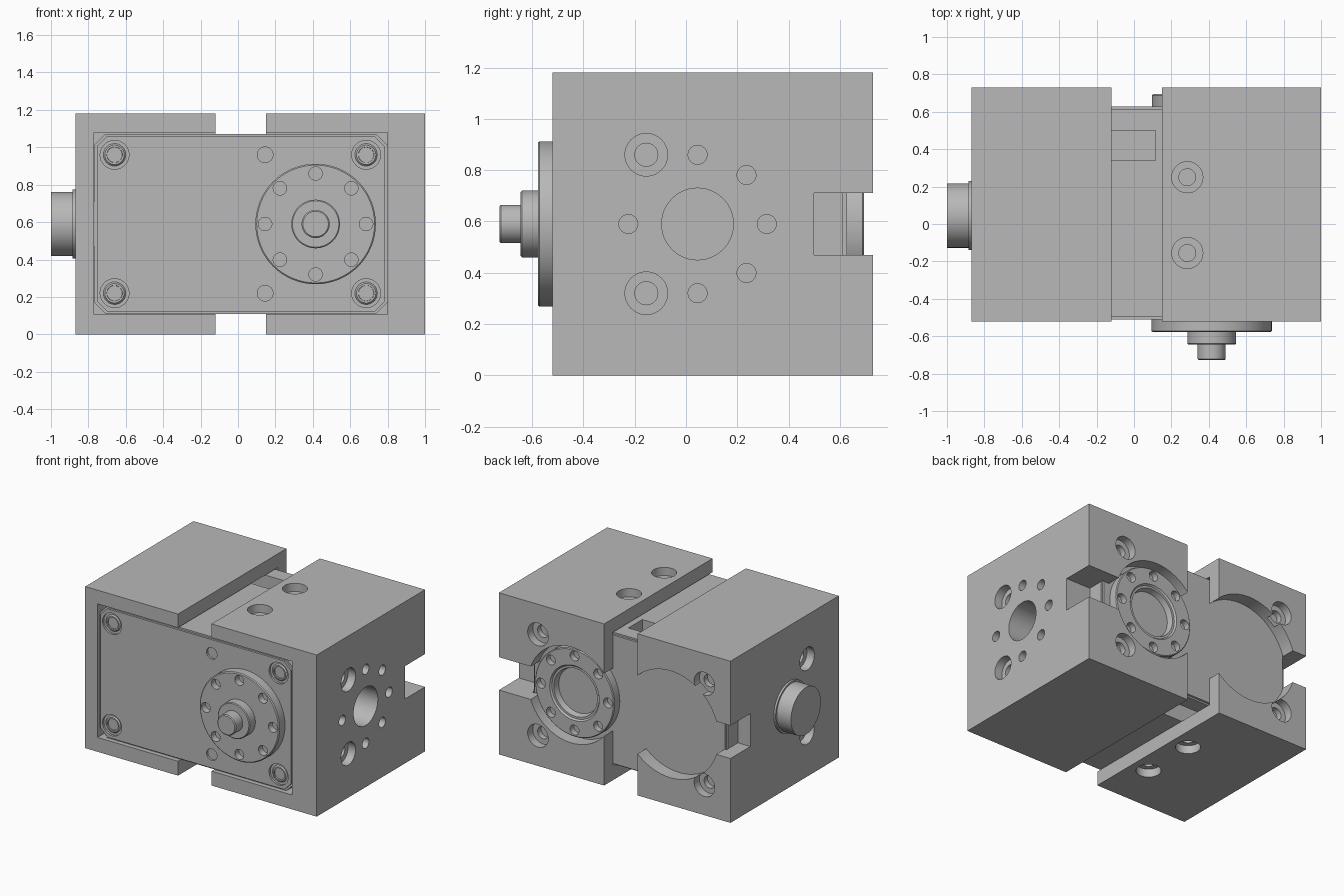
import bpy, bmesh, math
from mathutils import Matrix, Vector

if "Cube" in bpy.data.objects:
    bpy.data.objects.remove(bpy.data.objects["Cube"], do_unlink=True)

grey = bpy.data.materials.new("machined grey")
grey.use_nodes = True
COLOR = (0.48, 0.48, 0.48, 1)
grey.diffuse_color = COLOR
grey.node_tree.nodes["Principled BSDF"].inputs["Base Color"].default_value = COLOR

AXIS = {"X": Matrix.Rotation(math.pi / 2, 4, "Y"),
        "Y": Matrix.Rotation(-math.pi / 2, 4, "X"),
        "Z": Matrix.Identity(4)}


def box(bm, lo, hi):
    lo, hi = Vector(lo), Vector(hi)
    bmesh.ops.create_cube(bm, size=1, matrix=Matrix.Translation((lo + hi) / 2)
                          @ Matrix.Diagonal((*(hi - lo), 1)))


def cyl(bm, axis, center, r, a, b, seg=48):
    """Cylinder along an axis from a to b; center gives the other two coordinates."""
    pos = list(center)
    pos.insert("XYZ".index(axis), (a + b) / 2)
    bmesh.ops.create_cone(bm, cap_ends=True, segments=seg, radius1=r, radius2=r,
                          depth=abs(b - a), matrix=Matrix.Translation(pos) @ AXIS[axis])


def lathe(bm, center, profile, seg=64):
    """Revolve (radius, y) points about a y axis line."""
    cx, cz = center
    rings = [[bm.verts.new((cx + r * math.cos(t), y, cz + r * math.sin(t)))
              for t in (i * math.tau / seg for i in range(seg))] for r, y in profile]
    for p, q in zip(rings, rings[1:]):
        for i in range(seg):
            j = (i + 1) % seg
            bm.faces.new((p[i], p[j], q[j], q[i]))
    for ring in (rings[0], rings[-1]):
        bm.faces.new(ring)
    bmesh.ops.recalc_face_normals(bm, faces=bm.faces)


def slab(bm, x0, x1, z0, z1, c, y0, y1):
    """Plate with clipped corners, extruded along y."""
    pts = [(x0 + c, z0), (x1 - c, z0), (x1, z0 + c), (x1, z1 - c),
           (x1 - c, z1), (x0 + c, z1), (x0, z1 - c), (x0, z0 + c)]
    face = bm.faces.new([bm.verts.new((x, y0, z)) for x, z in pts])
    out = bmesh.ops.extrude_face_region(bm, geom=[face])
    new = [v for v in out["geom"] if isinstance(v, bmesh.types.BMVert)]
    bmesh.ops.translate(bm, vec=(0, y1 - y0, 0), verts=new)
    bmesh.ops.recalc_face_normals(bm, faces=bm.faces)


def finish(name, bm):
    mesh = bpy.data.meshes.new(name)
    bm.to_mesh(mesh)
    bm.free()
    obj = bpy.data.objects.new(name, mesh)
    bpy.context.collection.objects.link(obj)
    mesh.materials.append(grey)
    return obj


def activate(obj):
    bpy.ops.object.select_all(action="DESELECT")
    obj.select_set(True)
    bpy.context.view_layer.objects.active = obj


def make(name, build, cut=None):
    """Build a part, subtract its cutters, then shade it."""
    bm = bmesh.new()
    build(bm)
    obj = finish(name, bm)
    activate(obj)
    if cut:
        cb = bmesh.new()
        cut(cb)
        cutter = finish(name + "_cutter", cb)
        cutter.hide_render = True
        mod = obj.modifiers.new("cut", "BOOLEAN")
        mod.object, mod.solver, mod.use_self = cutter, "EXACT", True
        bpy.ops.object.modifier_apply(modifier=mod.name)
        bpy.data.objects.remove(cutter, do_unlink=True)
    bpy.ops.object.shade_smooth_by_angle(angle=math.radians(30))
    return obj


# Shared layout
MID = 0.59
HORN = (0.415, MID)
FRONT, BACK, TOP = -0.52, 0.73, 1.18
BODY_FRONT, BODY_BACK = -0.51, 0.63
SCREW_X, SCREW_Z = (-0.66, 0.685), (0.22, 0.96)
BORE_Y = (-0.155, 0.25)


def counterbore(bm, axis, center, surface, inward):
    cyl(bm, axis, center, 0.083, surface - inward * 0.05, surface + inward * 0.06)
    cyl(bm, axis, center, 0.045, surface + inward * 0.03, surface + inward * 0.25, 32)


def ring_holes(bm, a, b):
    for i in range(8):
        t = i * math.pi / 4
        c = (HORN[0] + 0.27 * math.cos(t), HORN[1] + 0.27 * math.sin(t))
        cyl(bm, "Y", c, 0.036, a, b, 24)


# Bracket halves: thick shells around the servo body
def bracket_cuts(bm, side):
    out = 1.0 if side > 0 else -0.87
    box(bm, (-0.77, -0.7, 0.105), (0.80, BODY_BACK, 1.08))
    x = 0.415 if side > 0 else -0.385
    cyl(bm, "Y", (x, MID), 0.35 if side > 0 else 0.39, 0.55, 0.9, 64)
    box(bm, (min(x, x + side), 0.5, 0.47), (max(x, x + side), 0.9, 0.71))
    for z in SCREW_Z:
        counterbore(bm, "Y", (SCREW_X[side > 0], z), BACK, -1)
    for z in (0.32, 0.86):
        counterbore(bm, "X", (-0.155, z), out, -side)
    for y in BORE_Y:
        if side > 0:
            counterbore(bm, "Z", (0.285, y), TOP, -1)
        else:
            counterbore(bm, "Z", (-0.255, y), 0, 1)
    if side > 0:
        cyl(bm, "X", (0.045, MID), 0.14, 0.7, 1.1)
        for deg in (-90, -45, 0, 45, 90, 180):
            t = math.radians(deg)
            c = (0.045 + 0.27 * math.cos(t), MID + 0.27 * math.sin(t))
            cyl(bm, "X", c, 0.037, 0.7, 1.1, 24)


make("left_bracket", lambda bm: box(bm, (0.15, FRONT, 0), (1.0, BACK, TOP)),
     lambda bm: bracket_cuts(bm, 1))
make("right_bracket", lambda bm: box(bm, (-0.87, FRONT, 0), (-0.12, BACK, TOP)),
     lambda bm: bracket_cuts(bm, -1))


# Servo body with clipped corners and cable pockets above and below
def body_cuts(bm):
    for z0, z1 in ((0.92, 1.2), (0, 0.26)):
        box(bm, (-0.35, 0.34, z0), (0.115, 0.5, z1))


make("servo_body", lambda bm: slab(bm, -0.768, 0.798, 0.11, 1.072, 0.06, -0.495, 0.612),
     body_cuts)


# Front cover with four corner recesses and two small holes
def cover_cuts(bm):
    for z in SCREW_Z:
        for x in SCREW_X:
            cyl(bm, "Y", (x, z), 0.077, -0.6, -0.46)
        cyl(bm, "Y", (0.145, z), 0.042, -0.6, -0.45, 32)


make("front_cover", lambda bm: slab(bm, -0.755, 0.785, 0.122, 1.06, 0.055, BODY_FRONT, -0.43),
     cover_cuts)
make("rear_cover", lambda bm: slab(bm, -0.755, 0.785, 0.122, 1.06, 0.055, 0.6, BODY_BACK - 0.002))

# Corner screws with sockets
for i, x in enumerate(SCREW_X):
    for j, z in enumerate(SCREW_Z):
        make(f"corner_screw_{i * 2 + j + 1}",
             lambda bm: lathe(bm, (x, z), [(0.06, -0.44), (0.06, -0.495), (0.052, -0.503),
                                           (0.042, -0.503), (0.036, -0.46)], 32))

# Output horn with stepped hub and shaft
make("output_horn",
     lambda bm: lathe(bm, HORN, [(0.322, -0.49), (0.322, -0.572), (0.315, -0.578),
                                 (0.13, -0.578), (0.13, -0.64), (0.124, -0.645),
                                 (0.075, -0.645), (0.075, -0.722), (0.068, -0.728)]),
     lambda bm: ring_holes(bm, -0.7, -0.53))

# Idler horn on the back with a raised rim around its bore
make("idler_horn",
     lambda bm: lathe(bm, HORN, [(0.32, 0.6), (0.32, 0.688), (0.314, 0.694), (0.2, 0.694),
                                 (0.19, 0.682), (0.175, 0.682), (0.165, 0.64)]),
     lambda bm: ring_holes(bm, 0.65, 0.8))


# Side pivot pin with collar
def pivot(bm):
    cyl(bm, "X", (0.045, MID), 0.185, -0.885, -0.78, 64)
    cyl(bm, "X", (0.045, MID), 0.172, -1.0, -0.86, 64)


make("side_pivot", pivot)
